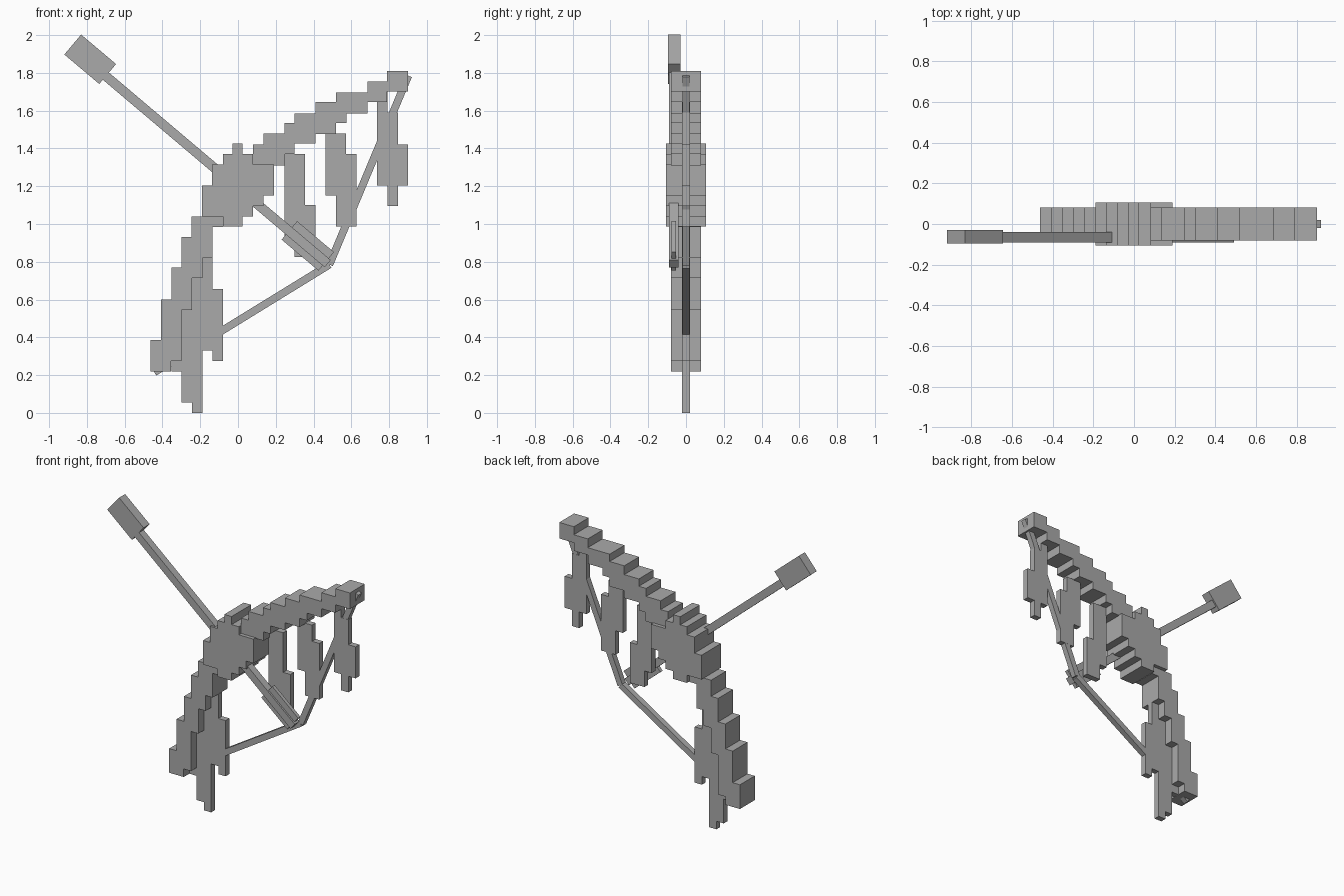
import bpy
from math import atan2, hypot
from mathutils import Matrix, Vector

if "Cube" in bpy.data.objects:
    bpy.data.objects.remove(bpy.data.objects["Cube"], do_unlink=True)

grey = bpy.data.materials.new("plain grey")
grey.use_nodes = True
colour = (0.4, 0.4, 0.4, 1)
grey.diffuse_color = colour
grey.node_tree.nodes["Principled BSDF"].inputs["Base Color"].default_value = colour

U = 0.0547  # size of one pixel block


def block(name, x0, x1, z0, z1, y0, y1):
    """Axis-aligned block."""
    bpy.ops.mesh.primitive_cube_add(size=1)
    ob = bpy.context.object
    ob.name = name
    ob.data.transform(Matrix.Translation(((x0 + x1) / 2, (y0 + y1) / 2, (z0 + z1) / 2))
                      @ Matrix.Diagonal((x1 - x0, y1 - y0, z1 - z0, 1)))
    ob.data.materials.append(grey)
    return ob


def bar(name, a, b, width, y0, y1):
    """Square bar between two points of the xz plane."""
    (ax, az), (bx, bz) = a, b
    length = hypot(bx - ax, bz - az)
    ob = block(name, -length / 2, length / 2, -width / 2, width / 2, y0, y1)
    turn = Matrix.Rotation(-atan2(bz - az, bx - ax), 4, 'Y')
    ob.data.transform(Matrix.Translation(Vector(((ax + bx) / 2, 0, (az + bz) / 2))) @ turn)
    return ob


def join(name, parts):
    bpy.ops.object.select_all(action='DESELECT')
    for p in parts:
        p.select_set(True)
    bpy.context.view_layer.objects.active = parts[0]
    bpy.ops.object.join()
    parts[0].name = name


# Upper limb: steps given by left, right and top
steps = [(.08, .25, 1.42), (.135, .30, 1.48), (.245, .41, 1.535), (.30, .52, 1.585),
         (.41, .575, 1.645), (.52, .685, 1.695), (.685, .79, 1.755), (.79, .90, 1.81)]
join("upper_limb", [block("step", l, r, t - 2 * U, t, -.08, .08) for l, r, t in steps])

# Lower limb: steps given by left, bottom and top
steps = [(-.463, .22, .385), (-.408, .275, .60), (-.353, .545, .77), (-.298, .715, .93),
         (-.245, .82, 1.04), (-.19, .985, 1.15)]
join("lower_limb", [block("step", l, l + 2 * U, b, t, -.08, .08) for l, b, t in steps])

# Round grip hub built from stacked rows: left, right, bottom, top
rows = [(-.03, .025, 1.37, 1.425), (-.08, .08, 1.315, 1.37), (-.137, .19, 1.205, 1.315),
        (-.19, .19, 1.15, 1.205), (-.19, .135, 1.095, 1.15), (-.19, .08, 1.04, 1.095),
        (-.08, .025, .987, 1.04)]
join("grip_hub", [block("row", l, r, b, t, -.105, .105) for l, r, b, t in rows])

# Hanging plates: left edge, then bottom and top of each column
plates = {
    "inner_hanging_plate": (.245, [(.935, 1.37), (.825, 1.37), (.825, 1.10)]),
    "middle_hanging_plate": (.463, [(1.15, 1.55), (.987, 1.48), (.987, 1.37)]),
    "outer_hanging_plate": (.737, [(1.205, 1.71), (1.095, 1.59), (1.205, 1.42)]),
    "lower_hanging_plate": (-.353, [(.22, .385), (.055, .56), (0, .74), (.33, .82), (.275, .655)]),
}
for name, (left, columns) in plates.items():
    join(name, [block("column", left + i * U, left + (i + 1) * U, b, t, -.02, .02)
                for i, (b, t) in enumerate(columns)])

# Drawn string
nock = (.484, .785)
bar("upper_string", (.902, 1.785), nock, .04, -.019, .019)
bar("lower_string", (-.443, .215), nock, .04, -.019, .019)

# Arrow
bar("arrow_shaft", (-.72, 1.80), (.475, .79), .05, -.09, -.04)
bar("arrow_head", (-.875, 1.95), (-.69, 1.794), .138, -.095, -.03)
bar("arrow_fletching", (.272, .966), (.467, .802), .128, -.078, -.053)
